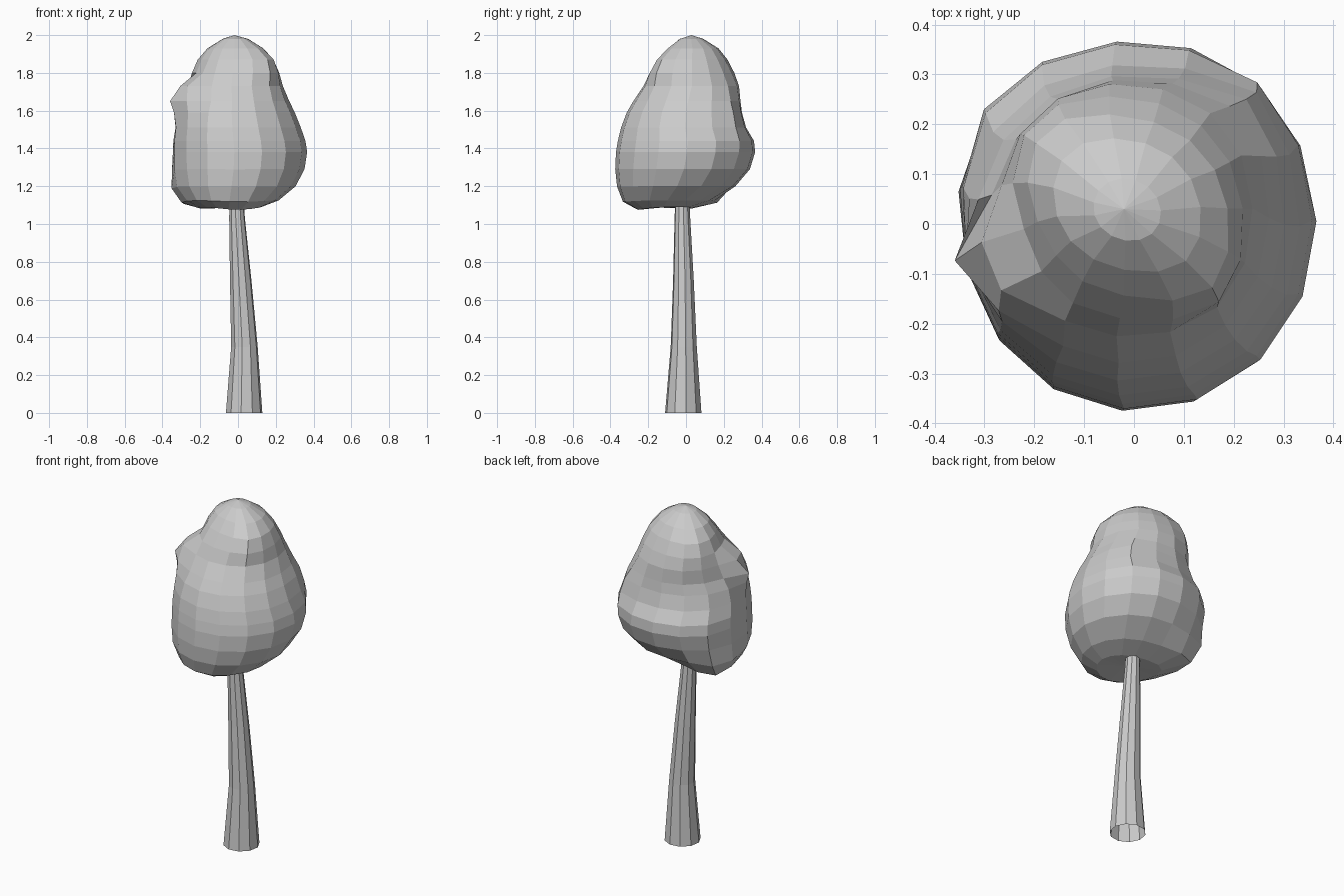
import bpy, bmesh, math
from mathutils import Vector


def loft(name, rings, start=None, end=None):
    """Skin a stack of rings, with optional pole points closing the ends."""
    bm = bmesh.new()
    loops = [[bm.verts.new(p) for p in ring] for ring in rings]
    n = len(loops[0])
    for a, b in zip(loops, loops[1:]):
        for i in range(n):
            j = (i + 1) % n
            bm.faces.new((a[i], a[j], b[j], b[i]))
    if start:
        v = bm.verts.new(start)
        for i in range(n):
            bm.faces.new((v, loops[0][(i + 1) % n], loops[0][i]))
    if end:
        v = bm.verts.new(end)
        for i in range(n):
            bm.faces.new((v, loops[-1][i], loops[-1][(i + 1) % n]))
    me = bpy.data.meshes.new(name)
    bm.to_mesh(me)
    bm.free()
    ob = bpy.data.objects.new(name, me)
    bpy.context.collection.objects.link(ob)
    return ob


def ellipse(z, x0, x1, y0, y1, n, phase=0.0):
    ring = []
    for i in range(n):
        a = phase + math.tau * i / n
        ring.append(Vector(((x0 + x1) / 2 + (x1 - x0) / 2 * math.cos(a),
                            (y0 + y1) / 2 + (y1 - y0) / 2 * math.sin(a), z)))
    return ring


# Leaning, tapered trunk, open at the bottom
trunk = [(0.0, -0.065, 0.13, -0.112, 0.083),
         (0.35, -0.037, 0.105, -0.082, 0.058),
         (0.7, -0.043, 0.072, -0.069, 0.042),
         (1.03, -0.047, 0.037, -0.061, 0.023),
         (1.2, -0.045, 0.025, -0.055, 0.015)]
loft("trunk", [ellipse(*r, 10, 0.15) for r in trunk])

# Crown outline: z, x extent, y extent
crown = [(1.09, -0.19, 0.12, -0.26, 0.01),
         (1.125, -0.265, 0.215, -0.335, 0.13),
         (1.2, -0.32, 0.305, -0.366, 0.26),
         (1.29, -0.34, 0.352, -0.376, 0.34),
         (1.38, -0.345, 0.366, -0.372, 0.368),
         (1.44, -0.345, 0.357, -0.362, 0.362),
         (1.51, -0.335, 0.332, -0.345, 0.32),
         (1.59, -0.315, 0.30, -0.315, 0.298),
         (1.65, -0.285, 0.27, -0.28, 0.29),
         (1.73, -0.265, 0.235, -0.225, 0.28),
         (1.80, -0.24, 0.212, -0.185, 0.25),
         (1.87, -0.205, 0.178, -0.135, 0.21),
         (1.93, -0.155, 0.125, -0.085, 0.165),
         (1.98, -0.08, 0.05, -0.03, 0.09)]
rings = [ellipse(*r, 15, 0.02) for r in crown]

# Local lumps and dents: centre, push, spread
lumps = [((-0.28, -0.10, 1.69), (-0.12, -0.02, 0.0), 0.065),
         ((-0.21, -0.05, 1.81), (0.035, 0.01, 0.0), 0.05),
         ((-0.25, 0.06, 1.11), (-0.07, 0.11, -0.02), 0.11),
         ((-0.25, 0.23, 1.38), (-0.02, 0.02, 0.0), 0.10),
         ((0.12, -0.10, 1.86), (0.04, -0.04, 0.0), 0.09),
         ((-0.16, 0.18, 1.86), (-0.03, 0.03, 0.0), 0.09),
         ((0.22, 0.22, 1.56), (0.035, 0.03, 0.0), 0.09),
         ((0.0, -0.25, 1.09), (0.0, 0.0, -0.015), 0.08)]
for ring in rings:
    for p in ring:
        q = p.copy()
        for c, push, s in lumps:
            p += Vector(push) * math.exp(-(q - Vector(c)).length_squared / (2 * s * s))
loft("crown", rings, (-0.02, -0.1, 1.09), (-0.02, 0.03, 2.0))
